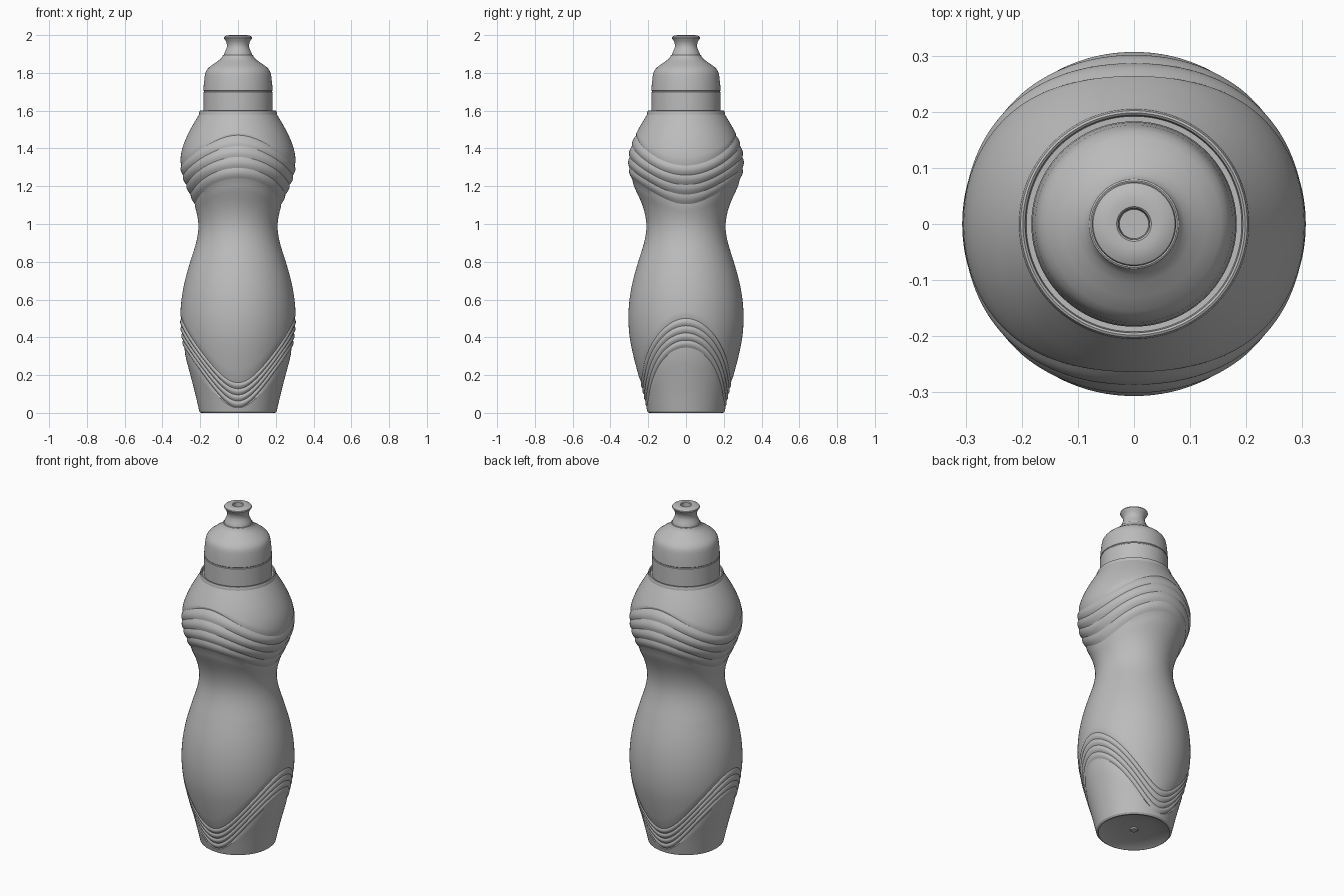
import bpy, math

if "Cube" in bpy.data.objects:
    bpy.data.objects.remove(bpy.data.objects["Cube"])

SEG = 192
mat = bpy.data.materials.new("grey plastic")
mat.diffuse_color = (0.5, 0.5, 0.5, 1)
mat.use_nodes = True
mat.node_tree.nodes["Principled BSDF"].inputs["Base Color"].default_value = mat.diffuse_color


def lathe(name, rings, seg, angle=35):
    """Skin a list of rings; each ring is a function theta -> (radius, z)."""
    verts, faces = [], []
    for ring in rings:
        for i in range(seg):
            a = 2 * math.pi * i / seg
            r, z = ring(a)
            verts.append((r * math.cos(a), r * math.sin(a), z))
    for j in range(len(rings) - 1):
        for i in range(seg):
            k = (i + 1) % seg
            faces.append((j * seg + i, j * seg + k, (j + 1) * seg + k, (j + 1) * seg + i))
    faces.append(tuple(reversed(range(seg))))
    faces.append(tuple(range((len(rings) - 1) * seg, len(rings) * seg)))
    me = bpy.data.meshes.new(name)
    me.from_pydata(verts, [], faces)
    me.materials.append(mat)
    ob = bpy.data.objects.new(name, me)
    bpy.context.collection.objects.link(ob)
    bpy.ops.object.select_all(action='DESELECT')
    ob.select_set(True)
    bpy.context.view_layer.objects.active = ob
    bpy.ops.object.shade_smooth_by_angle(angle=math.radians(angle))
    return ob


def fixed(r, z):
    return lambda a: (r, z)


# Body silhouette: (z, radius)
PROFILE = [(0.0, 0.203), (0.1, 0.226), (0.2, 0.252), (0.3, 0.278), (0.4, 0.298), (0.5, 0.305),
           (0.6, 0.299), (0.7, 0.281), (0.8, 0.253), (0.9, 0.222), (0.97, 0.210), (1.03, 0.213),
           (1.1, 0.231), (1.2, 0.275), (1.27, 0.299), (1.33, 0.305), (1.4, 0.295), (1.47, 0.268),
           (1.53, 0.236), (1.58, 0.206)]


def slope(i):
    a, b = PROFILE[max(i - 1, 0)], PROFILE[min(i + 1, len(PROFILE) - 1)]
    return (b[1] - a[1]) / (b[0] - a[0])


def radius(z):
    i = 0
    while i < len(PROFILE) - 2 and z > PROFILE[i + 1][0]:
        i += 1
    (z0, r0), (z1, r1) = PROFILE[i], PROFILE[i + 1]
    h = z1 - z0
    t = min(max((z - z0) / h, 0), 1)
    return ((2 * t**3 - 3 * t**2 + 1) * r0 + (t**3 - 2 * t**2 + t) * h * slope(i)
            + (3 * t**2 - 2 * t**3) * r1 + (t**3 - t**2) * h * slope(i + 1))


# Wavy levels: (mean height, wave size, rows up to next level, ribs up to next level)
LEVELS = [(0.008, 0.0, 8, 0), (0.188, 0.158, 40, 4), (0.33, 0.17, 32, 0),
          (1.172, -0.067, 40, 4), (1.39, -0.08, 12, 0), (1.58, 0.0, 0, 0)]
RIB = 0.006


def wavy(lo, hi, t, ribs):
    def ring(a):
        c = math.cos(2 * a)
        z = (lo[0] + lo[1] * c) * (1 - t) + (hi[0] + hi[1] * c) * t
        # scalloped ribs separated by sharp creases
        bump = RIB * (abs(math.sin(math.pi * ribs * t)) - 0.75) if ribs else 0
        if not ribs and t == 0 and lo[1]:
            bump = -RIB * 0.75
        return radius(z) + bump, z
    return ring


# Body: recessed base with moulding nub, ribbed wall, rim and shoulder top
body = [fixed(0.012, 0.012), fixed(0.02, 0.012), fixed(0.022, 0.02), fixed(0.1, 0.016),
        fixed(0.185, 0.005), fixed(0.193, 0.0), fixed(0.199, 0.002)]
for lo, hi in zip(LEVELS, LEVELS[1:]):
    body += [wavy(lo, hi, k / lo[2], lo[3]) for k in range(lo[2])]
body += [fixed(r, z) for r, z in ((0.206, 1.58), (0.205, 1.592), (0.202, 1.599), (0.198, 1.601),
                                  (0.194, 1.598), (0.192, 1.585), (0.17, 1.584))]
lathe("bottle_body", body, SEG, 25)

# Screw cap with a fine seam and domed shoulder
cap = [(0.17, 1.57), (0.183, 1.57), (0.183, 1.698), (0.180, 1.701), (0.180, 1.704), (0.183, 1.707),
       (0.181, 1.74), (0.176, 1.785), (0.172, 1.803), (0.166, 1.815), (0.155, 1.828),
       (0.13, 1.847), (0.105, 1.864), (0.09, 1.876), (0.082, 1.887), (0.08, 1.893),
       (0.077, 1.895), (0.07, 1.893)]
lathe("screw_cap", [fixed(r, z) for r, z in cap], 96)

# Pull spout with flared top and drinking hole
spout = [(0.07, 1.885), (0.075, 1.89), (0.074, 1.9), (0.067, 1.915), (0.06, 1.932), (0.058, 1.945),
         (0.061, 1.96), (0.067, 1.973), (0.073, 1.981), (0.075, 1.986), (0.073, 1.991),
         (0.062, 1.997), (0.045, 2.0), (0.031, 1.999), (0.028, 1.996), (0.026, 1.965)]
lathe("drinking_spout", [fixed(r, z) for r, z in spout], 64)
